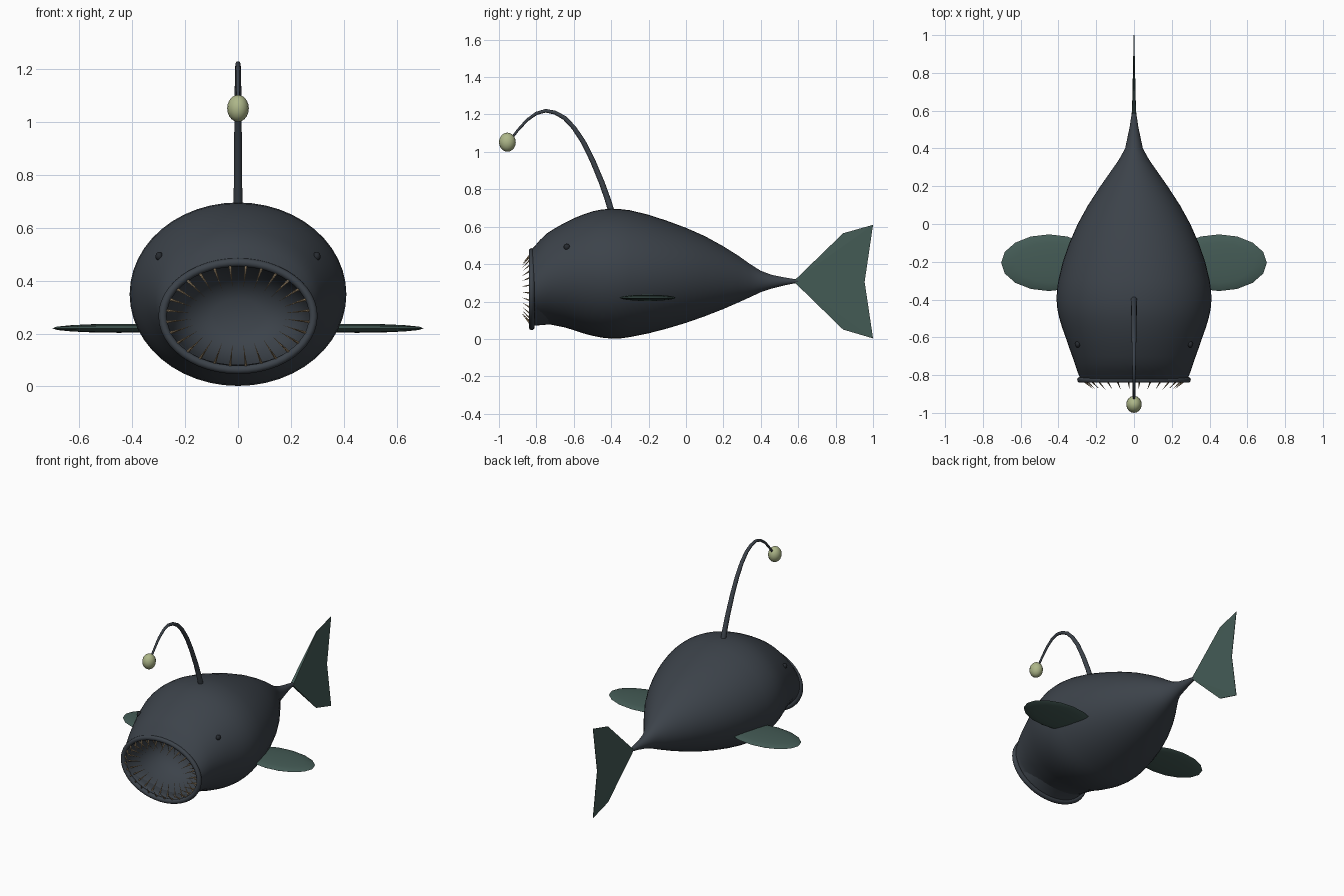
import bpy, bmesh, math
from mathutils import Vector

if "Cube" in bpy.data.objects:
    bpy.data.objects.remove(bpy.data.objects["Cube"])

def mat(name, c):
    m = bpy.data.materials.new(name)
    m.diffuse_color = (*c, 1)
    m.use_nodes = True
    m.node_tree.nodes["Principled BSDF"].inputs["Base Color"].default_value = m.diffuse_color
    return m

SKIN = mat("dark slate skin", (.045, .055, .068))
FIN = mat("deep teal fin", (.058, .105, .092))
TOOTH = mat("tan tooth", (.40, .29, .17))
LURE = mat("pale olive lure", (.42, .47, .25))
EYE = mat("black eye", (.02, .024, .03))

def finish(name, bm, m, smooth=45):
    bmesh.ops.recalc_face_normals(bm, faces=bm.faces)
    me = bpy.data.meshes.new(name)
    bm.to_mesh(me)
    bm.free()
    ob = bpy.data.objects.new(name, me)
    bpy.context.collection.objects.link(ob)
    me.materials.append(m)
    if smooth:
        bpy.ops.object.select_all(action='DESELECT')
        ob.select_set(True)
        bpy.context.view_layer.objects.active = ob
        bpy.ops.object.shade_smooth_by_angle(angle=math.radians(smooth))
    return ob

def skin_rings(bm, rings, caps=(True, True), loop=False):
    vs = [[bm.verts.new(p) for p in r] for r in rings]
    n = len(vs[0])
    pairs = list(zip(vs, vs[1:])) + ([(vs[-1], vs[0])] if loop else [])
    for a, b in pairs:
        for i in range(n):
            j = (i + 1) % n
            bm.faces.new((a[i], a[j], b[j], b[i]))
    if caps[0]:
        bm.faces.new(vs[0])
    if caps[1]:
        bm.faces.new(vs[-1])

def ellipse(y, top, bot, w, n=48):
    c, h = (top + bot) / 2, (top - bot) / 2
    return [(w * math.cos(2 * math.pi * i / n), y, c + h * math.sin(2 * math.pi * i / n))
            for i in range(n)]

def ball(name, c, r, m, u=24, v=16, smooth=45):
    bm = bmesh.new()
    bmesh.ops.create_uvsphere(bm, u_segments=u, v_segments=v, radius=1)
    for p in bm.verts:
        p.co = Vector(c) + Vector((p.co.x * r[0], p.co.y * r[1], p.co.z * r[2]))
    return finish(name, bm, m, smooth)

# Body: mouth cavity (back to front), then outside (front to tail); y, top, bottom, half width
profile = [
    (-.50, .33, .21, .10), (-.53, .39, .15, .18), (-.60, .435, .105, .235), (-.70, .455, .08, .26),
    (-.82, .465, .07, .275), (-.825, .48, .065, .285), (-.81, .495, .08, .288),
    (-.78, .53, .082, .30), (-.74, .567, .08, .313), (-.70, .592, .072, .327),
    (-.65, .62, .062, .345), (-.60, .645, .047, .362), (-.55, .665, .03, .38), (-.50, .682, .017, .395),
    (-.45, .692, .007, .406), (-.40, .696, .002, .41), (-.35, .694, .003, .408), (-.30, .688, .01, .401),
    (-.20, .664, .03, .377), (-.10, .631, .056, .342), (0, .594, .086, .298), (.10, .55, .121, .243),
    (.20, .495, .16, .178), (.28, .445, .195, .122), (.34, .402, .222, .08), (.40, .364, .25, .047),
    (.46, .342, .27, .034), (.52, .33, .285, .022), (.58, .32, .297, .013), (.65, .311, .305, .005)]
bm = bmesh.new()
skin_rings(bm, [ellipse(*p) for p in profile])
finish("body", bm, SKIN)

# Lip: elliptical ring round the mouth
bm = bmesh.new()
rings = []
for i in range(48):
    a = 2 * math.pi * i / 48
    ca, sa = math.cos(a), math.sin(a)
    rings.append([((.285 + .016 * math.cos(t)) * ca, -.825 + .016 * math.sin(t),
                   .266 + (.203 + .016 * math.cos(t)) * sa)
                  for t in [2 * math.pi * k / 10 for k in range(10)]])
skin_rings(bm, rings, (False, False), True)
finish("lip", bm, SKIN, 60)

# Teeth: slim cones leaning inward, an outer and an inner row
def teeth(name, n, offset, y0, y1, scale, inward, r):
    bm = bmesh.new()
    for i in range(n):
        a = 2 * math.pi * (i + offset) / n
        d = Vector((math.cos(a), 0, math.sin(a)))
        base = Vector((.275 * scale * d.x, y0, .266 + .195 * scale * d.z))
        tip = base - d * inward
        tip.y = y1
        ax = (tip - base).normalized()
        u = ax.cross(Vector((-d.z, 0, d.x))).normalized()
        w = ax.cross(u)
        ring = [bm.verts.new(base + r * (u * math.cos(k * math.pi / 3) + w * math.sin(k * math.pi / 3)))
                for k in range(6)]
        t = bm.verts.new(tip)
        bm.faces.new(ring)
        for k in range(6):
            bm.faces.new((ring[k], ring[(k + 1) % 6], t))
    finish(name, bm, TOOTH, 0)

teeth("outer_teeth", 28, .5, -.825, -.877, 1, .062, .006)
teeth("inner_teeth", 28, .5, -.80, -.77, .96, .085, .005)

# Eyes and side fins
for side, s in (("left", 1), ("right", -1)):
    ball(side + "_eye", (s * .298, -.637, .492), (.014, .017, .017), EYE, 16, 10)
    ball(side + "_fin", (s * .45, -.205, .22), (.253, .15, .017), FIN, 16, 8, 30)

# Tail fin: thin fan thickening towards its root
outline = [(.575, .308, .011), (.84, .565, .002), (1.0, .61, .0015), (.955, .305, .0015),
           (1.0, .003, .0015), (.84, .05, .002)]
bm = bmesh.new()
L, R = ([bm.verts.new((s * t, y, z)) for y, z, t in outline] for s in (1, -1))
for vs in (L, R):
    for i in range(1, 5):
        bm.faces.new((vs[0], vs[i], vs[i + 1]))
for i in range(6):
    j = (i + 1) % 6
    bm.faces.new((L[i], L[j], R[j], R[i]))
finish("tail_fin", bm, FIN, 0)

# Lure stalk: tapering tube arching forward
path = [(-.395, .67), (-.42, .75), (-.45, .835), (-.50, .955), (-.55, 1.055), (-.60, 1.13), (-.65, 1.182),
        (-.70, 1.21), (-.75, 1.22), (-.80, 1.206), (-.85, 1.17), (-.90, 1.115), (-.95, 1.05)]
rings = []
for i, (y, z) in enumerate(path):
    a, b = path[max(i - 1, 0)], path[min(i + 1, len(path) - 1)]
    d = Vector((0, b[0] - a[0], b[1] - a[1])).normalized()
    nrm = Vector((0, -d.z, d.y))
    r = .017 - .011 * i / (len(path) - 1)
    rings.append([Vector((r * math.cos(t), y, z)) + nrm * r * math.sin(t)
                  for t in [2 * math.pi * k / 12 for k in range(12)]])
bm = bmesh.new()
skin_rings(bm, rings)
finish("lure_stalk", bm, SKIN)

# Glowing lure bulb
ball("lure_bulb", (0, -.955, 1.052), (.041, .045, .051), LURE, 16, 10)
